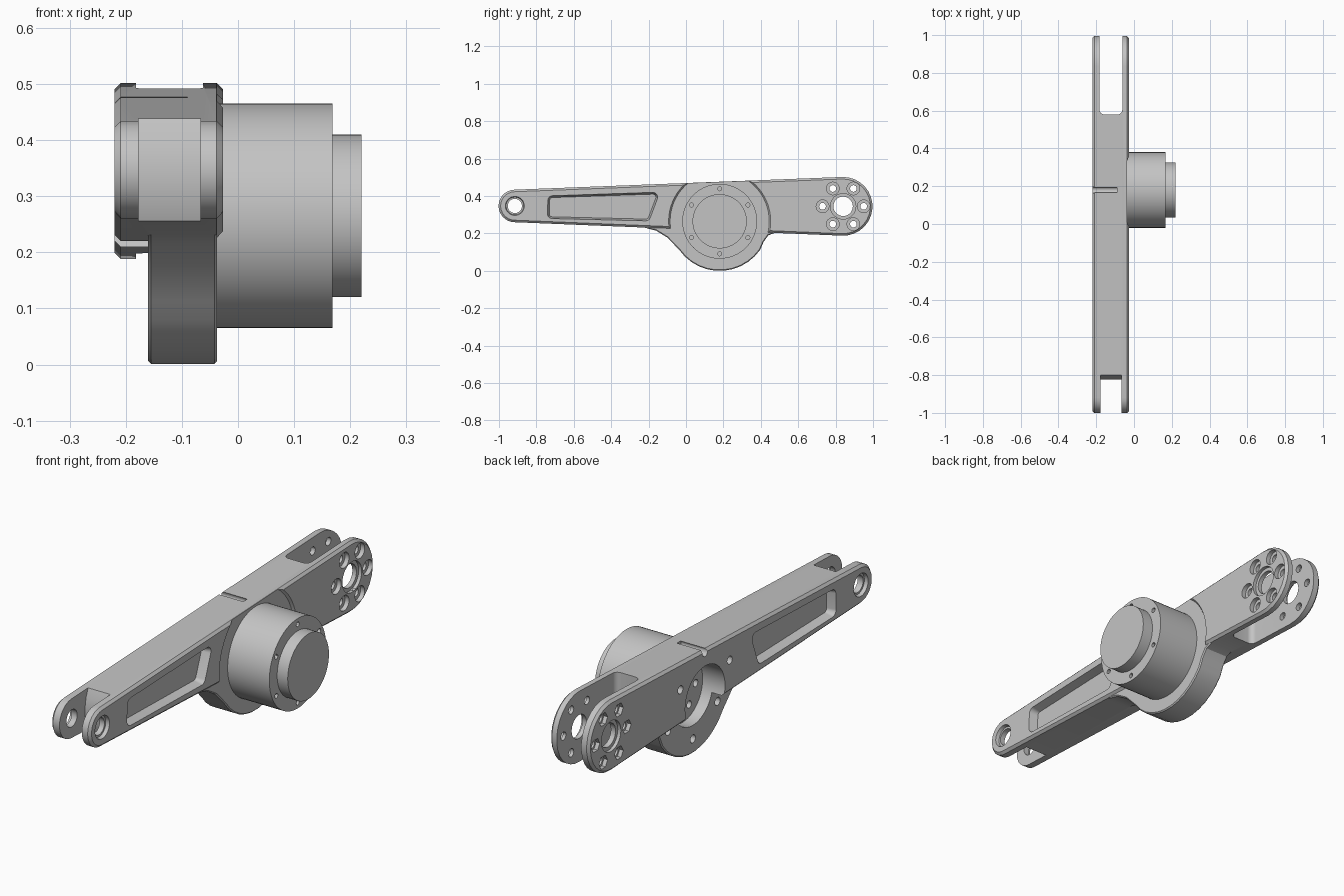
import bpy, bmesh
from math import sin, cos, pi, atan2, acos, hypot, radians

cube = bpy.data.objects.get("Cube")
if cube:
    bpy.data.objects.remove(cube, do_unlink=True)

metal = bpy.data.materials.new("light grey metal")
metal.use_nodes = True
GREY = (0.55, 0.55, 0.55, 1)
metal.diffuse_color = GREY
metal.node_tree.nodes["Principled BSDF"].inputs["Base Color"].default_value = GREY


def circle(cy, cz, r, n=32, start=0.0):
    return [(cy + r * cos(start + 2 * pi * i / n), cz + r * sin(start + 2 * pi * i / n))
            for i in range(n)]


def hull(circles, step=radians(12)):
    """Outline wrapped round counter-clockwise circles (a, b, radius)."""
    def normal(p, q):
        da, db = q[0] - p[0], q[1] - p[1]
        return atan2(db, da) - acos((p[2] - q[2]) / hypot(da, db))
    pts = []
    for i, c in enumerate(circles):
        a0 = normal(circles[i - 1], c)
        sweep = (normal(c, circles[(i + 1) % len(circles)]) - a0) % (2 * pi)
        n = max(2, round(sweep / step))
        pts += [(c[0] + c[2] * cos(a0 + sweep * k / n),
                 c[1] + c[2] * sin(a0 + sweep * k / n)) for k in range(n + 1)]
    return pts


def loft(name, t0, pts0, t1, pts1=None, bevel=0.0, axis="x"):
    """Solid between two matching outlines, along x or z."""
    place = (lambda t, p: (t, p[0], p[1])) if axis == "x" else (lambda t, p: (p[0], p[1], t))
    bm = bmesh.new()
    a = [bm.verts.new(place(t0, p)) for p in pts0]
    b = [bm.verts.new(place(t1, p)) for p in (pts1 or pts0)]
    caps = [bm.faces.new(a), bm.faces.new(b)]
    for i in range(len(a)):
        bm.faces.new((a[i - 1], a[i], b[i], b[i - 1]))
    bmesh.ops.recalc_face_normals(bm, faces=bm.faces)
    if bevel:
        bmesh.ops.bevel(bm, geom=[e for f in caps for e in f.edges], offset=bevel,
                        segments=1, affect="EDGES")
    me = bpy.data.meshes.new(name)
    bm.to_mesh(me)
    bm.free()
    me.materials.append(metal)
    ob = bpy.data.objects.new(name, me)
    bpy.context.collection.objects.link(ob)
    return ob


def activate(ob):
    bpy.ops.object.select_all(action="DESELECT")
    ob.select_set(True)
    bpy.context.view_layer.objects.active = ob


def combine(ob, tool, operation="DIFFERENCE"):
    activate(ob)
    mod = ob.modifiers.new("cut", "BOOLEAN")
    mod.operation, mod.object, mod.solver = operation, tool, "EXACT"
    bpy.ops.object.modifier_apply(modifier=mod.name)
    bpy.data.objects.remove(tool, do_unlink=True)


def cut(ob, *args, **kw):
    combine(ob, loft("cutter", *args, **kw))


def ring(cy, cz, r, start):
    return circle(cy, cz, r, 6, start)


# Key positions along the arm (y, z) and its side faces (x)
TIP = (-0.915, 0.347)
REAR = (0.84, 0.345)
HUB = (0.18, 0.265)
BACK, FACE, FLANGE = -0.22, -0.027, -0.037

# Tapered arm with chamfered rims
arm = loft("arm", BACK, hull([(*TIP, 0.087), (*REAR, 0.157)]), FACE, bevel=0.011)

# Round motor flange blending into the underside
flange_outline = [(-0.23, 0.27), (-0.23, 0.233), (-0.16, 0.215), (-0.10, 0.178)]
flange_outline += [(HUB[0] + 0.265 * cos(radians(d)), HUB[1] + 0.265 * sin(radians(d)))
                   for d in range(215, 326, 10)]
flange_outline += [(0.415, 0.155), (0.44, 0.19), (0.48, 0.205), (0.48, 0.27)]
combine(arm, loft("flange", -0.16, flange_outline, FLANGE, bevel=0.005), "UNION")

# Recess round the motor, leaving raised pads at each end
cut(arm, FLANGE, circle(*HUB, 0.265, 64), 0.0, circle(*HUB, 0.295, 64))

# Fork gaps
cut(arm, -0.177, [(-1.2, 0.6), (-0.795, 0.6), (-0.80, 0.44), (-0.815, 0.40), (-0.822, 0.36),
                  (-0.822, 0.30), (-0.80, 0.24), (-0.795, 0.1), (-1.2, 0.1)], -0.067)
cut(arm, 0.1, hull([(-0.157, 0.605, 0.025), (-0.087, 0.605, 0.025),
                    (-0.087, 1.2, 0.025), (-0.157, 1.2, 0.025)]), 0.6, axis="z")

# Long lightening pockets, one on each side
corners = [(-0.715, 0.305), (-0.215, 0.293), (-0.177, 0.394), (-0.713, 0.376)]
rim = hull([(*c, 0.026) for c in corners])
floor = hull([(*c, 0.016) for c in corners])
for x, sign in ((BACK, -1), (FACE, 1)):
    cut(arm, x + sign * 0.002, rim, x - sign * 0.04, floor)

# Pin hole through the narrow fork, countersunk outside
cut(arm, -0.3, circle(*TIP, 0.038), 0.05)
for x, sign in ((BACK, -1), (FACE, 1)):
    cut(arm, x + sign * 0.002, circle(*TIP, 0.051), x - sign * 0.016, circle(*TIP, 0.047))

# Bearing hole and bolt circle through the wide fork
cut(arm, -0.3, circle(*REAR, 0.052), 0.05)
for x, sign in ((BACK, -1), (FACE, 1)):
    cut(arm, x + sign * 0.01, circle(*REAR, 0.068), x - sign * 0.015)
for y, z in ring(*REAR, 0.11, 0):
    cut(arm, -0.3, circle(y, z, 0.018, 16), 0.05)
    cut(arm, FACE + 0.01, circle(y, z, 0.034, 24), FACE - 0.02)
    cut(arm, BACK - 0.01, circle(y, z, 0.03, 6), BACK + 0.018)

# Motor bore and bolt holes on the rear face of the flange
cut(arm, -0.3, circle(*HUB, 0.14, 48), -0.11)
for y, z in ring(*HUB, 0.2, pi / 2):
    cut(arm, -0.3, circle(y, z, 0.018, 16), -0.09)
for y, z in ring(*HUB, 0.09, 0):
    cut(arm, -0.2, circle(y, z, 0.016, 16), -0.08)

# Motor housing with screw holes in its face
motor = loft("motor_housing", FLANGE - 0.004, circle(*HUB, 0.2, 64), 0.168)
for y, z in ring(*HUB, 0.174, pi / 2):
    cut(motor, 0.15, circle(y, z, 0.011, 12), 0.2)

# Stepped end cap
cap = loft("motor_end_cap", 0.164, circle(*HUB, 0.145, 64), 0.22)

for ob in (arm, motor, cap):
    activate(ob)
    bpy.ops.object.shade_smooth_by_angle(angle=radians(30))
